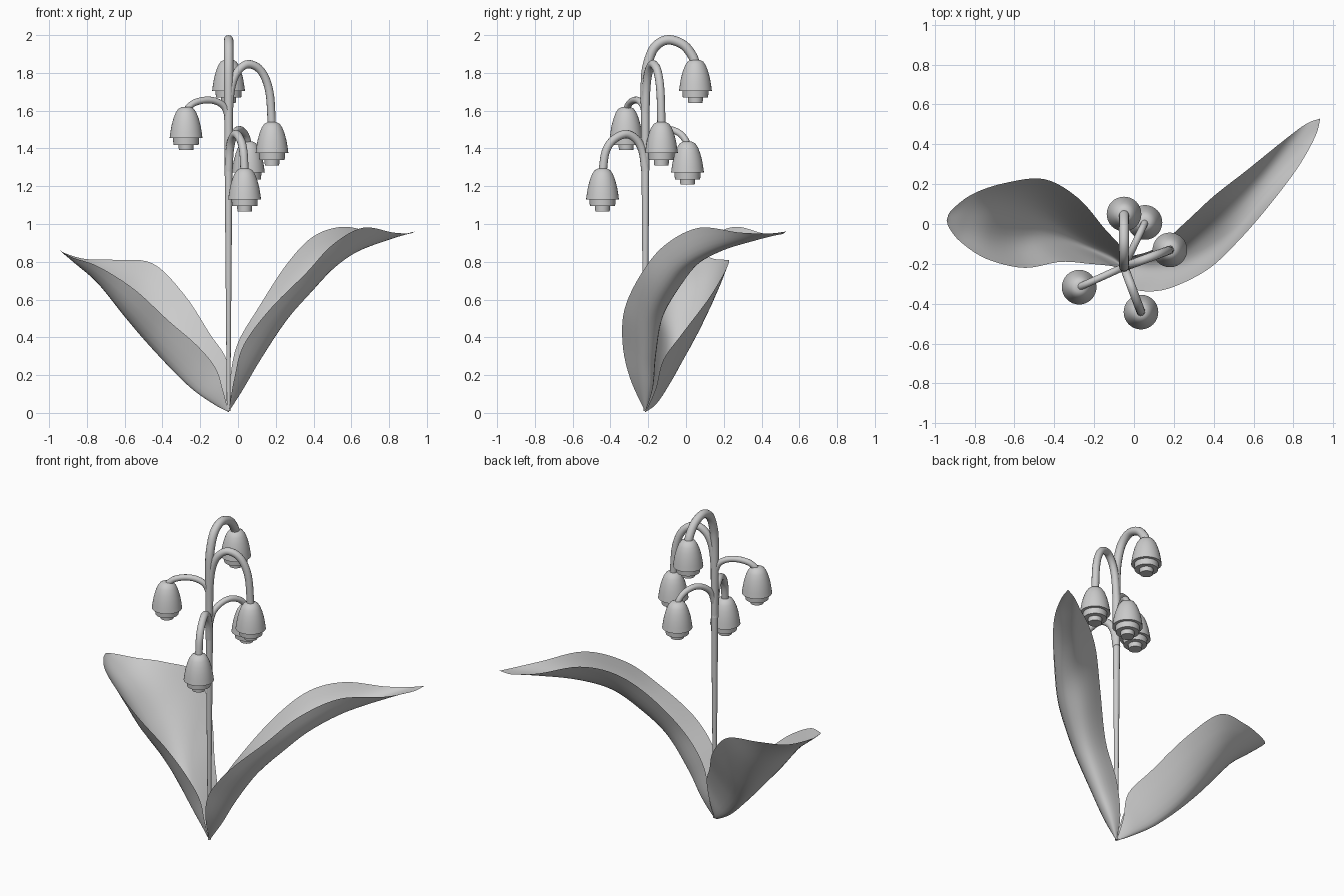
import bpy, bmesh, math
from mathutils import Vector

if "Cube" in bpy.data.objects:
    bpy.data.objects.remove(bpy.data.objects["Cube"])

STEM = (-0.05, -0.215)
BASE, SEG = Vector((*STEM, 0.004)), 32


def spline(points, steps):
    """Catmull-Rom samples through the given vectors."""
    p = [Vector(q) for q in points]
    p = [2 * p[0] - p[1]] + p + [2 * p[-1] - p[-2]]
    out = []
    for i in range(1, len(p) - 2):
        a, b, c, d = p[i - 1:i + 3]
        for k in range(steps):
            t = k / steps
            out.append(0.5 * (2 * b + (c - a) * t + (2 * a - 5 * b + 4 * c - d) * t * t
                              + (3 * b - a - 3 * c + d) * t ** 3))
    return out + [p[-2]]


def finish(obj, angle):
    bpy.ops.object.select_all(action='DESELECT')
    obj.select_set(True)
    bpy.context.view_layer.objects.active = obj
    if obj.type == 'CURVE':
        bpy.ops.object.convert(target='MESH')
    bpy.ops.object.shade_smooth_by_angle(angle=math.radians(angle))


def mesh_object(name, bm, angle):
    me = bpy.data.meshes.new(name)
    bm.to_mesh(me)
    bm.free()
    obj = bpy.data.objects.new(name, me)
    bpy.context.collection.objects.link(obj)
    finish(obj, angle)


def tube(name, points, r0, r1):
    """Round stalk; radius grows with height from r0 to r1 by z = 1.8."""
    pts = spline(points, 6)
    cu = bpy.data.curves.new(name, 'CURVE')
    cu.dimensions = '3D'
    cu.bevel_depth, cu.bevel_resolution, cu.use_fill_caps = 1.0, 4, True
    s = cu.splines.new('POLY')
    s.points.add(len(pts) - 1)
    for sp, v in zip(s.points, pts):
        sp.co = (*v, 1)
        sp.radius = r0 + (r1 - r0) * min(1, v.z / 1.8)
    obj = bpy.data.objects.new(name, cu)
    bpy.context.collection.objects.link(obj)
    finish(obj, 50)


def bell(name, x, y, z):
    """Stepped bell turned around the vertical axis."""
    profile = [(0, 0), (0.024, -0.001), (0.041, -0.010), (0.055, -0.031), (0.067, -0.062),
               (0.077, -0.099), (0.083, -0.135), (0.087, -0.165), (0.069, -0.165),
               (0.067, -0.201), (0.040, -0.201), (0.038, -0.229), (0, -0.229)]
    bm = bmesh.new()
    vs = [bm.verts.new((x + r, y, z + h)) for r, h in profile]
    es = [bm.edges.new(e) for e in zip(vs, vs[1:])]
    bmesh.ops.spin(bm, geom=vs + es, cent=(x, y, 0), axis=(0, 0, 1),
                   angle=2 * math.pi, steps=SEG)
    bmesh.ops.remove_doubles(bm, verts=bm.verts, dist=1e-4)
    bmesh.ops.recalc_face_normals(bm, faces=bm.faces)
    mesh_object(name, bm, 40)


def leaf(name, rows, tip, across=14, along=6):
    """Cupped blade: each row is front edge, midrib, back edge."""
    rails = [spline([BASE] + [r[i] for r in rows] + [tip], along) for i in range(3)]
    bm = bmesh.new()
    grid = []
    for f, m, b in zip(*rails):
        line = []
        for k in range(across + 1):
            u = 2 * k / across - 1
            chord = f.lerp(b, k / across)
            line.append(bm.verts.new(chord + (m - (f + b) / 2) * (1 - abs(u) ** 2.5)))
        grid.append(line)
    for p, q in zip(grid, grid[1:]):
        for k in range(across):
            bm.faces.new((p[k], p[k + 1], q[k + 1], q[k]))
    bmesh.ops.remove_doubles(bm, verts=bm.verts, dist=1e-4)
    mesh_object(name, bm, 80)


def arch(end, shape):
    """Path from the stem to a flower: (fraction of the way, height)."""
    sx, sy = STEM
    return [(sx + (end[0] - sx) * f, sy + (end[1] - sy) * f, z) for f, z in shape]


# Main stem, bending over at the top into the first flower
top = (-0.05, 0.05)
tube("main_stem", [(*STEM, z) for z in (0.01, 0.3, 0.6, 0.9, 1.2, 1.5)]
     + arch(top, [(0, 1.75), (0.06, 1.86), (0.2, 1.94), (0.45, 1.975),
                  (0.75, 1.95), (0.94, 1.89), (1, 1.84)]), 0.009, 0.025)
bell("top_bell", *top, 1.87)

# Side flowers: position, bell top, stalk radius, stalk shape
flowers = [
    ("right", (0.18, -0.13), 1.54, 0.022, [(0, 1.58), (0.06, 1.72), (0.2, 1.805), (0.45, 1.846),
                                           (0.75, 1.81), (0.94, 1.70), (1, 1.51)]),
    ("left", (-0.275, -0.317), 1.62, 0.018, [(0, 1.56), (0.1, 1.62), (0.3, 1.65), (0.55, 1.656),
                                             (0.8, 1.642), (0.95, 1.615), (1, 1.59)]),
    ("front", (0.035, -0.442), 1.295, 0.022, [(0, 1.28), (0.06, 1.38), (0.2, 1.445), (0.45, 1.476),
                                              (0.75, 1.445), (0.93, 1.38), (1, 1.27)]),
    ("back", (0.055, 0.008), 1.437, 0.018, [(0, 1.36), (0.1, 1.44), (0.3, 1.485), (0.55, 1.501),
                                            (0.8, 1.482), (0.95, 1.445), (1, 1.41)]),
]
for name, pos, z, r, shape in flowers:
    tube(name + "_stalk", arch(pos, shape), r, r)
    bell(name + "_bell", *pos, z)

# Two broad leaves
leaf("left_leaf", [
    [(-0.08, -0.22, 0.12), (-0.12, -0.165, 0.042), (-0.055, -0.16, 0.13)],
    [(-0.12, -0.21, 0.24), (-0.23, -0.11, 0.12), (-0.06, -0.12, 0.28)],
    [(-0.22, -0.20, 0.36), (-0.35, -0.055, 0.235), (-0.15, -0.02, 0.42)],
    [(-0.37, -0.19, 0.49), (-0.47, -0.005, 0.375), (-0.28, 0.13, 0.62)],
    [(-0.55, -0.22, 0.655), (-0.59, 0.01, 0.52), (-0.45, 0.225, 0.79)],
    [(-0.74, -0.175, 0.775), (-0.73, 0.015, 0.685), (-0.65, 0.205, 0.81)],
    [(-0.87, -0.09, 0.82), (-0.85, 0.02, 0.785), (-0.81, 0.15, 0.815)],
    [(-0.927, -0.02, 0.85), (-0.92, 0.025, 0.84), (-0.915, 0.07, 0.845)],
], (-0.94, 0.02, 0.86))
leaf("right_leaf", [
    [(-0.02, -0.295, 0.18), (0.03, -0.205, 0.13), (-0.045, -0.175, 0.15)],
    [(0.03, -0.335, 0.36), (0.12, -0.20, 0.285), (-0.005, -0.16, 0.36)],
    [(0.17, -0.325, 0.55), (0.25, -0.17, 0.485), (0.11, -0.12, 0.56)],
    [(0.36, -0.235, 0.74), (0.38, -0.08, 0.645), (0.26, 0.01, 0.79)],
    [(0.50, -0.11, 0.89), (0.50, 0.02, 0.77), (0.40, 0.14, 0.935)],
    [(0.66, 0.07, 0.98), (0.63, 0.17, 0.855), (0.56, 0.265, 0.985)],
    [(0.82, 0.28, 0.955), (0.79, 0.36, 0.915), (0.74, 0.41, 0.95)],
    [(0.91, 0.44, 0.95), (0.885, 0.475, 0.945), (0.86, 0.5, 0.945)],
], (0.935, 0.53, 0.96))
